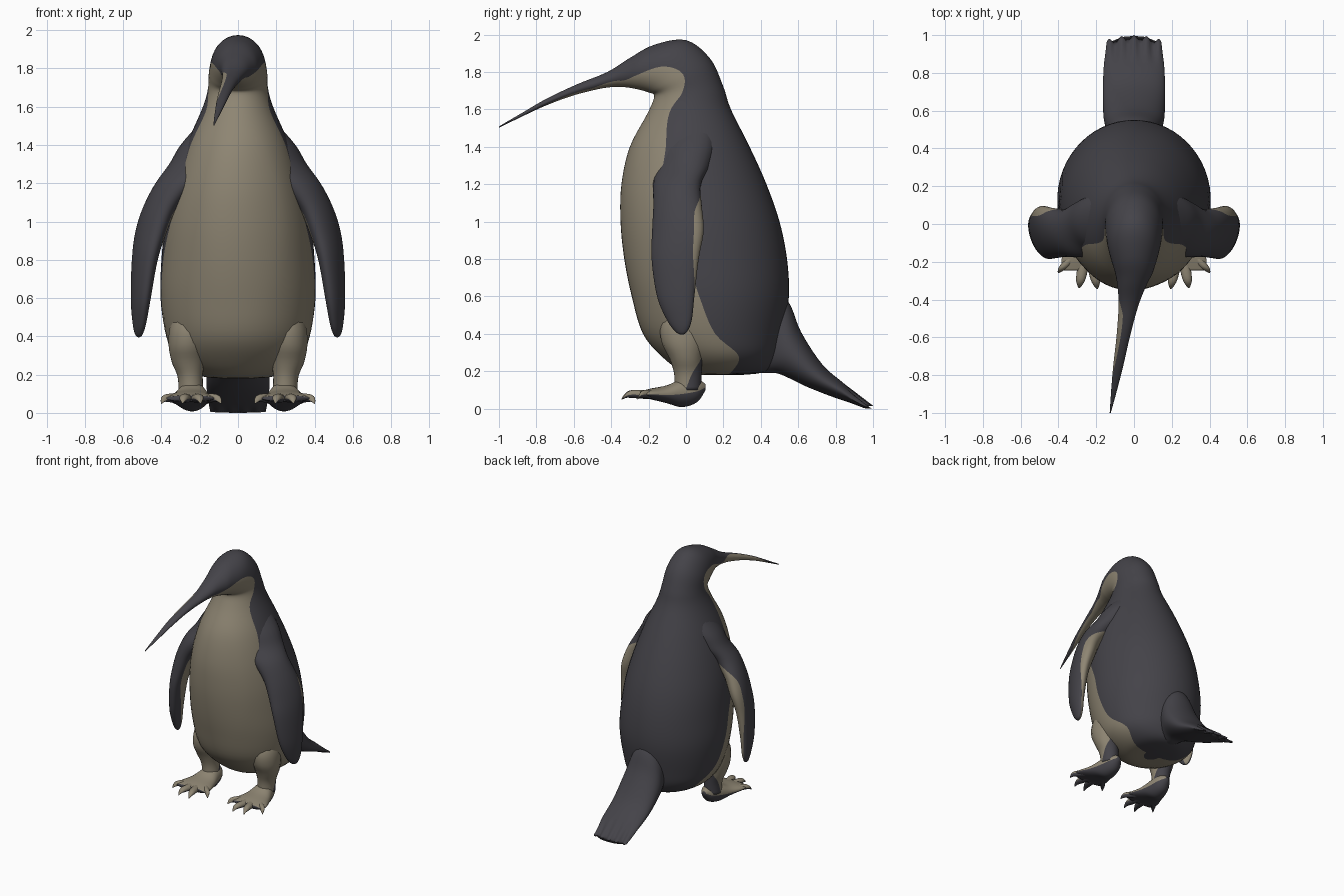
import bpy, bmesh
from math import cos, sin, pi
from mathutils import Vector

if "Cube" in bpy.data.objects:
    bpy.data.objects.remove(bpy.data.objects["Cube"])


def make_material(name, rgb):
    mat = bpy.data.materials.new(name)
    mat.use_nodes = True
    mat.diffuse_color = (*rgb, 1)
    shader = mat.node_tree.nodes["Principled BSDF"]
    shader.inputs["Base Color"].default_value = (*rgb, 1)
    shader.inputs["Roughness"].default_value = 0.8
    return mat


CREAM = make_material("warm cream", (0.27, 0.235, 0.17))
DARK = make_material("slate black", (0.058, 0.056, 0.066))


def smooth_rows(rows, steps):
    """Pass a smooth curve through rows of numbers."""
    result = []
    for i in range(len(rows) - 1):
        quad = [rows[max(i - 1, 0)], rows[i], rows[i + 1], rows[min(i + 2, len(rows) - 1)]]
        for k in range(steps):
            t = k / steps
            result.append([b + t * ((c - a) + t * ((2 * a - 5 * b + 4 * c - d)
                           + t * (3 * b - a - 3 * c + d))) / 2 for a, b, c, d in zip(*quad)])
    return result + [list(rows[-1])]


def loft(name, rings, phase=0, side=1, pale=16, dark=24, tweak=None):
    """Skin elliptical rings (centre, axis, cross axis, half angle of the pale area)."""
    bm = bmesh.new()
    loops = []
    for centre, u, v, half in rings:
        angles = [half * (2 * i / pale - 1) for i in range(pale)]
        angles += [half + (2 * pi - 2 * half) * i / dark for i in range(dark)]
        loop = []
        for angle in angles:
            p = centre + u * cos(angle + phase) + v * sin(angle + phase)
            p.x *= side
            if tweak:
                tweak(p)
            loop.append(bm.verts.new(p))
        loops.append(loop)
    count = pale + dark
    for low, high in zip(loops, loops[1:]):
        for j in range(count):
            k = (j + 1) % count
            face = bm.faces.new((low[j], low[k], high[k], high[j]))
            face.material_index = 0 if j < pale else 1
    for end in (loops[0], loops[-1]):
        bm.faces.new(end).material_index = 1
    bmesh.ops.recalc_face_normals(bm, faces=bm.faces)
    mesh = bpy.data.meshes.new(name)
    bm.to_mesh(mesh)
    bm.free()
    mesh.materials.append(CREAM)
    mesh.materials.append(DARK)
    mesh.shade_smooth()
    obj = bpy.data.objects.new(name, mesh)
    bpy.context.collection.objects.link(obj)
    return obj


def profile_rings(rows, steps=5):
    """Rings from side profile rows: front y, z, back y, z, half width, pale angle."""
    rings = []
    for yf, zf, yb, zb, w, half in smooth_rows(rows, steps):
        front, back = Vector((0, yf, zf)), Vector((0, yb, zb))
        u, v = (front - back) / 2, Vector((w, 0, 0))
        # The pale underside of the bill rolls up towards its right side
        roll = -.9 * min(max((-.33 - yb) / .15, 0), 1)
        rings.append(((front + back) / 2, u * cos(roll) + v * sin(roll),
                      v * cos(roll) - u * sin(roll), half))
    return rings


# Body, neck, head and bill as one continuous skin
BODY = [
    (.14, .18, .3, .18, .06, 1.5),
    (.0, .19, .43, .2, .2, 1.7),
    (-.12, .27, .49, .28, .32, 1.9),
    (-.23, .4, .52, .4, .375, 1.6),
    (-.29, .6, .55, .6, .405, 1.43),
    (-.33, .8, .54, .8, .4, 1.35),
    (-.35, 1, .5, 1, .38, 1.17),
    (-.345, 1.2, .43, 1.2, .335, 1.1),
    (-.3, 1.4, .34, 1.4, .27, 1.16),
    (-.205, 1.58, .24, 1.6, .187, 1.08),
    (-.17, 1.67, .2, 1.72, .157, 1.38),
    (-.2, 1.69, .13, 1.87, .152, 1.68),
    (-.25, 1.705, 0, 1.97, .135, 1.5),
    (-.3, 1.715, -.17, 1.945, .105, 1.16),
    (-.36, 1.72, -.3, 1.875, .075, .95),
    (-.45, 1.712, -.42, 1.8, .052, 1.6),
    (-.6, 1.675, -.58, 1.735, .036, 1.85),
    (-.75, 1.62, -.74, 1.66, .027, 1.5),
    (-.88, 1.56, -.87, 1.585, .016, .3),
    (-1, 1.502, -.998, 1.51, .003, .1),
]


def turn_bill(p):
    p.x -= .17 * max(0, -.26 - p.y)


loft("body_head_and_bill", profile_rings(BODY), pale=24, dark=32, tweak=turn_bill)

# Tail with a ragged feather edge
TAIL = [
    (.3, .2, .43, .68, .12, .05),
    (.42, .19, .548, .57, .14, .05),
    (.5, .185, .615, .41, .16, .05),
    (.65, .115, .73, .235, .165, .05),
    (.82, .05, .85, .13, .16, .05),
    (.965, .008, .97, .022, .145, .05),
]


def fray(p):
    amount = min(max((p.y - .85) / .12, 0), 1)
    p.y += amount * (.018 * cos(95 * p.x) + .014 - 1.2 * p.x ** 2)
    p.z -= .008 * amount


tail = loft("tail", profile_rings(TAIL), pale=2, dark=62, tweak=fray)
for face in tail.data.polygons:
    face.material_index = 1

# Wing rows: z, centre x, y, half depth, half thickness, pale angle
WING = [
    (1.52, .1, .02, .13, .09, .03),
    (1.4, .14, 0, .16, .155, .03),
    (1.3, .2, -.015, .148, .155, .03),
    (1.2, .315, -.048, .128, .112, .3),
    (1.08, .403, -.045, .13, .085, 1.45),
    (.95, .453, -.043, .138, .075, 1.65),
    (.8, .487, -.058, .126, .06, 1.45),
    (.6, .508, -.055, .1, .046, .95),
    (.47, .515, -.035, .065, .032, .8),
    (.41, .518, -.025, .03, .018, .6),
    (.395, .518, -.022, .004, .004, .5),
]
# Leg rows: z, centre x, y, half depth, half width, pale angle
LEG = [
    (.62, .2, .05, .09, .08, 3),
    (.47, .245, -.005, .125, .105, 3),
    (.36, .26, -.01, .122, .103, 3),
    (.27, .26, 0, .09, .088, 2.7),
    (.19, .25, .01, .074, .066, 1.9),
    (.1, .245, .01, .07, .065, 1.4),
]
# Foot rows: y, centre x, bottom z, top z, half width
FOOT = [
    (.105, .235, .1, .13, .015),
    (.06, .235, .035, .16, .055),
    (-.02, .24, .008, .16, .08),
    (-.1, .245, .028, .125, .105),
    (-.19, .25, .05, .107, .135),
    (-.245, .25, .06, .092, .125),
]
TOES = [(.09, -.26), (.195, -.345), (.29, -.34), (.4, -.26)]

for label, side in (("left", 1), ("right", -1)):
    rings = [(Vector((x, y, z)), Vector((.25 * d, d, 0)), Vector((-t, 0, 0)), half)
             for z, x, y, d, t, half in smooth_rows(WING, 5)]
    loft(label + "_wing", rings, phase=.75, side=side)

    rings = [(Vector((x, y, z)), Vector((0, -d, 0)), Vector((w, 0, 0)), half)
             for z, x, y, d, w, half in smooth_rows(LEG, 4)]
    loft(label + "_leg", rings, side=side)

    rings = [(Vector((x, y, (a + b) / 2)), Vector((0, 0, (b - a) / 2)), Vector((w, 0, 0)), 1.65)
             for y, x, a, b, w in smooth_rows(FOOT, 4)]
    loft(label + "_foot", rings, side=side)

    # Toes fan out from the middle of the foot and end in drooping claws
    for number, (tip_x, tip_y) in enumerate(TOES, 1):
        start, tip = Vector((.245, -.08, .08)), Vector((tip_x, tip_y, .05))
        rings = []
        for t, lift, r in smooth_rows([(.2, 0, .03), (.55, .013, .03), (.8, .022, .026),
                                       (.92, .018, .016), (1, 0, .003)], 3):
            rings.append((start.lerp(tip, t) + Vector((0, 0, lift)),
                          Vector((0, 0, r * .8)), Vector((r, 0, 0)), 1.75))
        loft(f"{label}_toe_{number}", rings, side=side, pale=8, dark=8)
